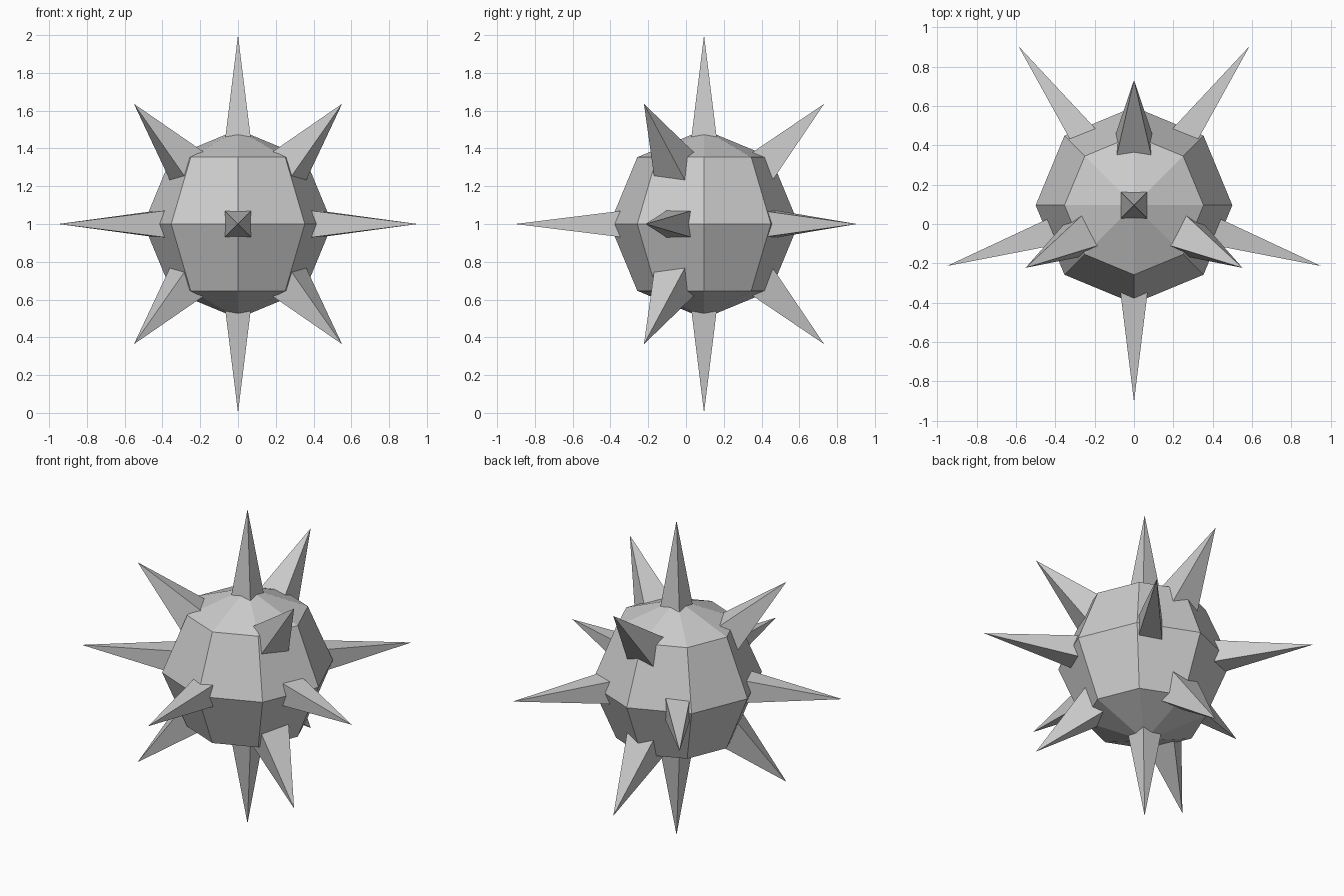
import bpy, bmesh
from math import radians
from mathutils import Matrix

if "Cube" in bpy.data.objects:
    bpy.data.objects.remove(bpy.data.objects["Cube"])

CENTER = Matrix.Translation((0, 0.0955, 1.0))


def make_object(name, bm):
    mesh = bpy.data.meshes.new(name)
    bm.to_mesh(mesh)
    bm.free()
    obj = bpy.data.objects.new(name, mesh)
    bpy.context.collection.objects.link(obj)
    return obj


def spike(name, azimuth, elevation, tip, depth, half_width):
    """Square pyramid pointing outward, its base buried in the ball."""
    bm = bmesh.new()
    bmesh.ops.create_cone(bm, cap_ends=True, segments=4, depth=depth,
                          radius1=half_width * 2 ** 0.5, radius2=0)
    bmesh.ops.remove_doubles(bm, verts=bm.verts, dist=1e-5)
    aim = (Matrix.Rotation(radians(azimuth), 4, 'Z')
           @ Matrix.Rotation(radians(90 - elevation), 4, 'Y'))
    push = Matrix.Translation((0, 0, tip - depth / 2))
    bm.transform(CENTER @ aim @ push @ Matrix.Rotation(radians(45), 4, 'Z'))
    return make_object(name, bm)


# Faceted ball
bm = bmesh.new()
bmesh.ops.create_uvsphere(bm, u_segments=8, v_segments=4, radius=0.5)
bm.transform(CENTER)
make_object("ball", bm)

# Long slim spikes: top, bottom and five around the middle
LONG = dict(tip=1.0, depth=0.6, half_width=0.0742)
spike("top_spike", 0, 90, **LONG)
spike("bottom_spike", 0, -90, **LONG)
for i in range(5):
    spike(f"middle_spike_{i + 1}", -90 + 72 * i, 0, **LONG)

# Shorter, wider spikes: three slanting up, three slanting down
SHORT = dict(tip=0.9, depth=0.5, half_width=0.0966)
for i in range(3):
    spike(f"upper_spike_{i + 1}", 90 + 120 * i, 45, **SHORT)
    spike(f"lower_spike_{i + 1}", 90 + 120 * i, -45, **SHORT)
